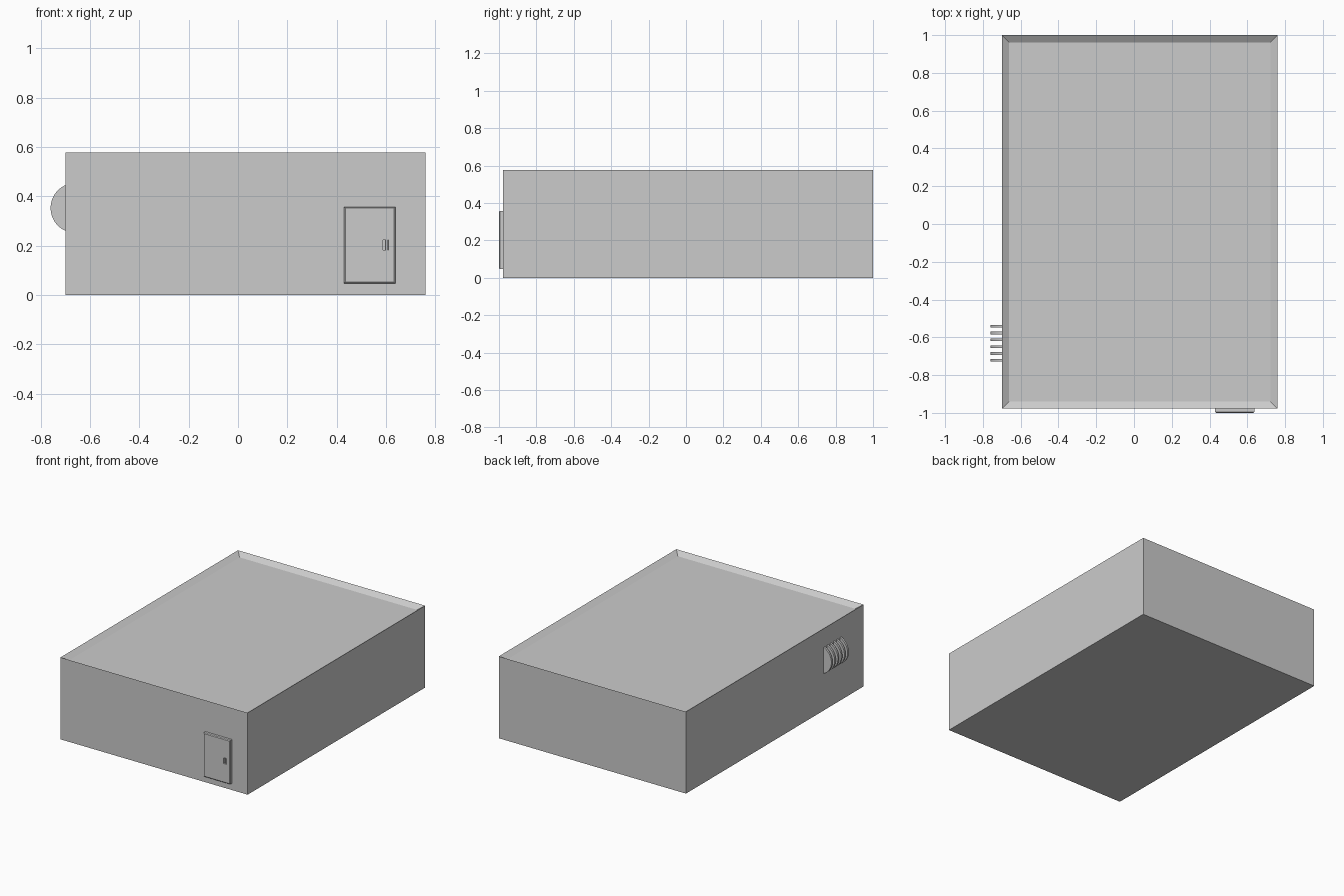
import bpy, bmesh, math

if "Cube" in bpy.data.objects:
    bpy.data.objects.remove(bpy.data.objects["Cube"])


def make_object(name, bm):
    bmesh.ops.recalc_face_normals(bm, faces=bm.faces)
    mesh = bpy.data.meshes.new(name)
    bm.to_mesh(mesh)
    bm.free()
    obj = bpy.data.objects.new(name, mesh)
    bpy.context.collection.objects.link(obj)
    return obj


def box_mesh(lo, hi):
    bm = bmesh.new()
    bmesh.ops.create_cube(bm, size=1)
    for v in bm.verts:
        v.co = [(a + b) / 2 + c * (b - a) for a, b, c in zip(lo, hi, v.co)]
    return bm


def prism(name, points, y0, y1):
    """Extrude an (x, z) outline along y."""
    bm = bmesh.new()
    face = bm.faces.new([bm.verts.new((x, y0, z)) for x, z in points])
    out = bmesh.ops.extrude_face_region(bm, geom=[face])["geom"]
    bmesh.ops.translate(bm, vec=(0, y1 - y0, 0),
                        verts=[g for g in out if isinstance(g, bmesh.types.BMVert)])
    return make_object(name, bm)


# Building block with a parapet around a sunken flat roof
bm = box_mesh((-0.70, -0.978, 0), (0.76, 1.0, 0.577))
roof = max(bm.faces, key=lambda f: f.calc_center_median().z)
bmesh.ops.inset_region(bm, faces=[roof], thickness=0.054)
bmesh.ops.translate(bm, verts=roof.verts, vec=(0, 0, -0.025))
make_object("building", bm)

# Door with a softened front edge
bm = box_mesh((0.43, -1.0, 0.047), (0.638, -0.977, 0.357))
front = min(bm.faces, key=lambda f: f.calc_center_median().y)
bmesh.ops.bevel(bm, geom=list(front.edges), offset=0.005, segments=1, affect='EDGES')
door = make_object("door", bm)

# Handle pocket cut into the door
cutter = make_object("handle_pocket_cutter",
                     box_mesh((0.588, -1.02, 0.182), (0.611, -0.986, 0.223)))
cutter.hide_render = True
cutter.hide_viewport = True
mod = door.modifiers.new("handle_pocket", 'BOOLEAN')
mod.operation = 'DIFFERENCE'
mod.object = cutter
mod.solver = 'EXACT'

# Small round pull inside the pocket
bm = bmesh.new()
bmesh.ops.create_cone(bm, cap_ends=True, segments=12, radius1=0.005,
                      radius2=0.005, depth=0.04)
bmesh.ops.translate(bm, verts=bm.verts, vec=(0.603, -0.993, 0.2025))
make_object("door_handle", bm)

# Side vent: six thin curved fins on the left wall
radius, half = 0.1013, math.asin(0.0935 / 0.1013)
arc = []
for i in range(25):
    a = -half + 2 * half * i / 24
    arc.append((-0.76 + radius * (1 - math.cos(a)), 0.353 + radius * math.sin(a)))
outline = [(-0.69, arc[0][1])] + arc + [(-0.69, arc[-1][1])]
for i in range(6):
    y = -0.722 + 0.0362 * i
    prism(f"vent_fin_{i + 1}", outline, y - 0.007, y + 0.007)
